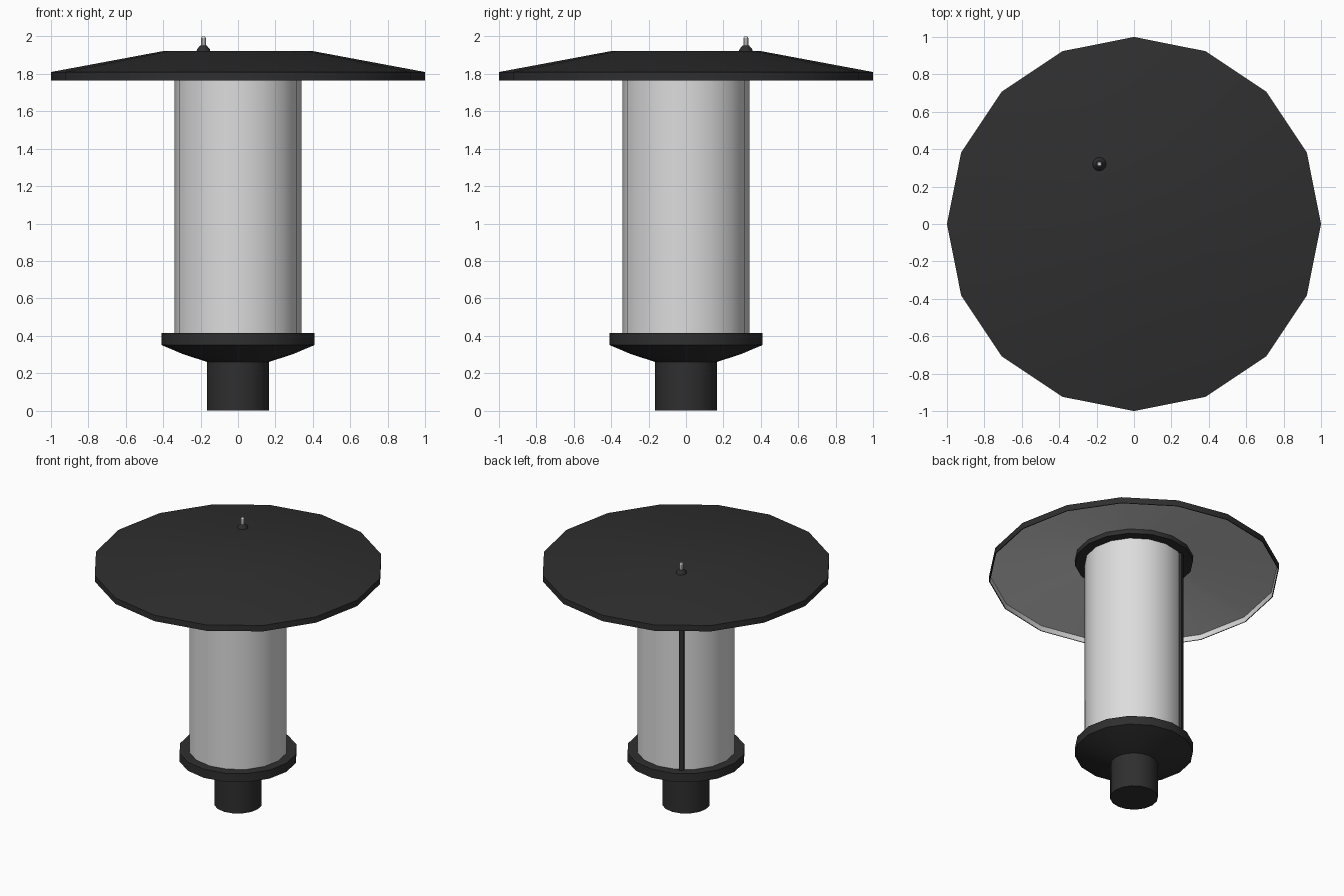
import bpy, math
from math import radians, cos, sin

if "Cube" in bpy.data.objects:
    bpy.data.objects.remove(bpy.data.objects["Cube"])


def mat(name, c):
    m = bpy.data.materials.new(name)
    m.diffuse_color = (*c, 1)
    m.use_nodes = True
    m.node_tree.nodes["Principled BSDF"].inputs["Base Color"].default_value = m.diffuse_color
    return m


BLACK = mat("black metal", (0.028, 0.028, 0.028))
WHITE = mat("frosted white", (0.72, 0.72, 0.72))


def lathe(name, profile, material, sides=16, loc=(0, 0, 0), angle=30):
    """Spin an (r, z) profile around z; r = 0 closes with a pole point."""
    verts, rings, faces = [], [], []
    for r, z in profile:
        if r == 0:
            rings.append([len(verts)] * sides)
            verts.append((0, 0, z))
        else:
            rings.append(list(range(len(verts), len(verts) + sides)))
            verts += [(r * cos(2 * math.pi * i / sides),
                       r * sin(2 * math.pi * i / sides), z) for i in range(sides)]
    for a, b in zip(rings, rings[1:]):
        for i in range(sides):
            j = (i + 1) % sides
            f = []
            for v in (a[i], a[j], b[j], b[i]):
                if v not in f:
                    f.append(v)
            if len(f) > 2:
                faces.append(f)
    me = bpy.data.meshes.new(name)
    me.from_pydata(verts, [], faces)
    me.materials.append(material)
    ob = bpy.data.objects.new(name, me)
    ob.location = loc
    bpy.context.collection.objects.link(ob)
    bpy.ops.object.select_all(action='DESELECT')
    ob.select_set(True)
    bpy.context.view_layer.objects.active = ob
    bpy.ops.object.shade_smooth_by_angle(angle=radians(angle))
    return ob


# Base: post socket flaring into the lower collar
lathe("base_socket", [(0, 0), (0.165, 0), (0.165, 0.26), (0.295, 0.302), (0.408, 0.35),
                      (0.408, 0.415), (0, 0.415)], BLACK)

# Frosted light tube
lathe("light_tube", [(0.34, 0.41), (0.34, 1.88)], WHITE)

# Upper collar under the canopy
lathe("upper_collar", [(0, 1.865), (0.408, 1.865), (0.408, 1.905), (0, 1.905)], BLACK)

# Canopy: black outer shell and white inner reflector
lathe("canopy_shell", [(0.994, 1.765), (1, 1.765), (1, 1.81), (0.4, 1.922), (0, 1.922)], BLACK)
lathe("canopy_reflector", [(0.39, 1.902), (0.99, 1.802), (0.994, 1.765)], WHITE)

# Sensor on the canopy: black foot and pale rod
SPOT = (-0.185, 0.32, 0)
lathe("sensor_foot", [(0.037, 1.92), (0.034, 1.932), (0.018, 1.951), (0, 1.951)], BLACK, 12, SPOT)
lathe("sensor_rod", [(0.014, 1.945), (0.014, 1.99), (0.009, 2.0), (0, 2.0)], WHITE, 10, SPOT)

# Wiring strip running up the tube on the sensor side
a = radians(120)
bpy.ops.mesh.primitive_cube_add(size=1, location=(0.338 * cos(a), 0.338 * sin(a), 1.14))
strip = bpy.context.object
strip.name = "wiring_strip"
strip.scale = (0.035, 0.035, 1.47)
strip.rotation_euler.z = a
strip.data.materials.append(BLACK)
